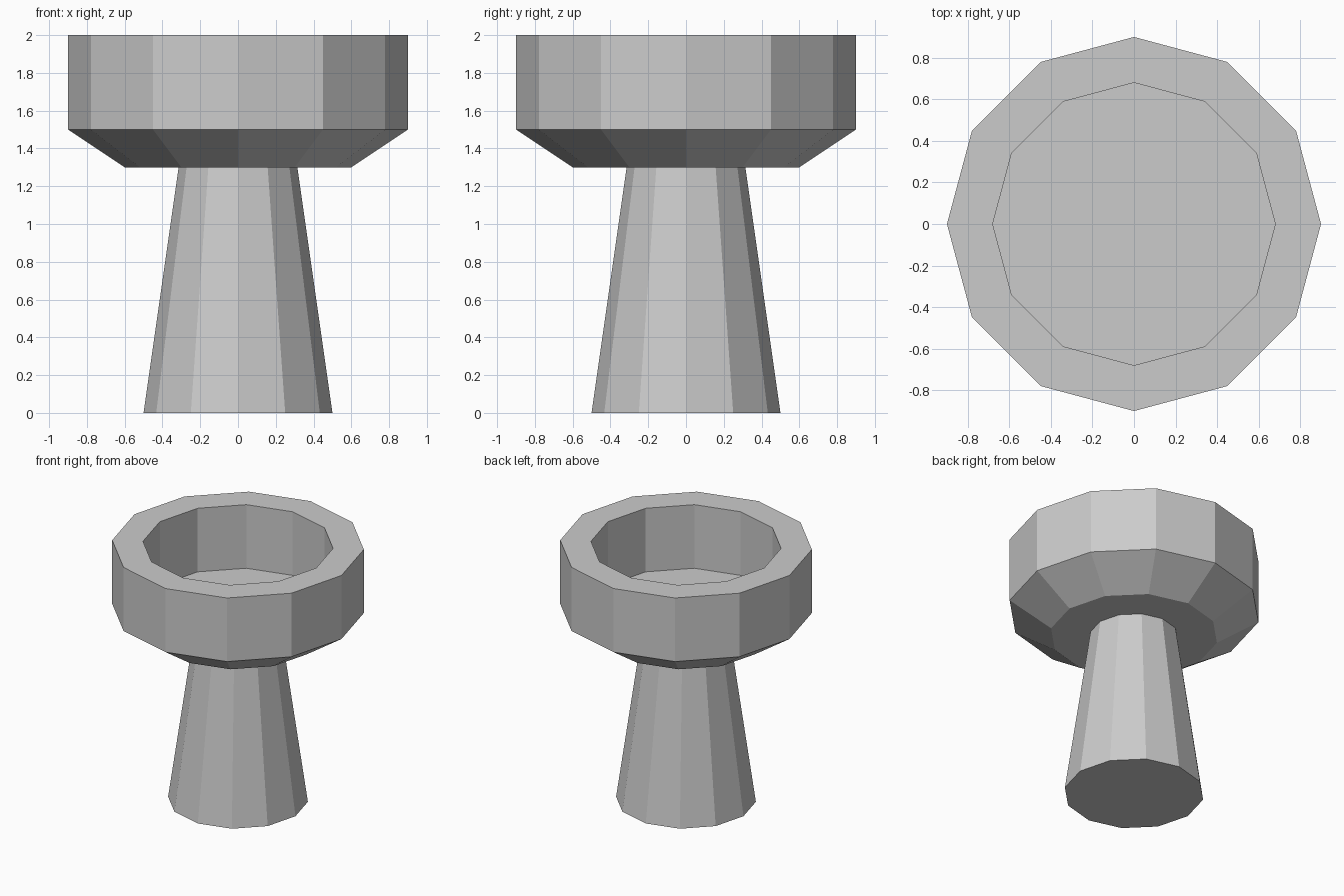
import bpy, bmesh
from math import cos, sin, tau

if "Cube" in bpy.data.objects:
    bpy.data.objects.remove(bpy.data.objects["Cube"])

SIDES = 12


def lathe(name, profile):
    """Revolve a (radius, z) profile into a faceted solid with capped ends."""
    bm = bmesh.new()
    rings = [[bm.verts.new((r * cos(tau * i / SIDES), r * sin(tau * i / SIDES), z))
              for i in range(SIDES)] for r, z in profile]
    for low, high in zip(rings, rings[1:]):
        for i in range(SIDES):
            j = (i + 1) % SIDES
            bm.faces.new((low[i], low[j], high[j], high[i]))
    bm.faces.new(rings[0][::-1])
    bm.faces.new(rings[-1])
    bmesh.ops.recalc_face_normals(bm, faces=bm.faces)
    mesh = bpy.data.meshes.new(name)
    bm.to_mesh(mesh)
    bm.free()
    obj = bpy.data.objects.new(name, mesh)
    bpy.context.collection.objects.link(obj)
    return obj


# Tapered pedestal, its top slightly sunk into the bowl
lathe("pedestal", [(0.5, 0), (0.3, 1.4)])

# Bowl: sloped underside, upright outer wall, flat rim, recessed floor
lathe("bowl", [(0.6, 1.3), (0.9, 1.5), (0.9, 2.0), (0.68, 2.0), (0.68, 1.5)])
